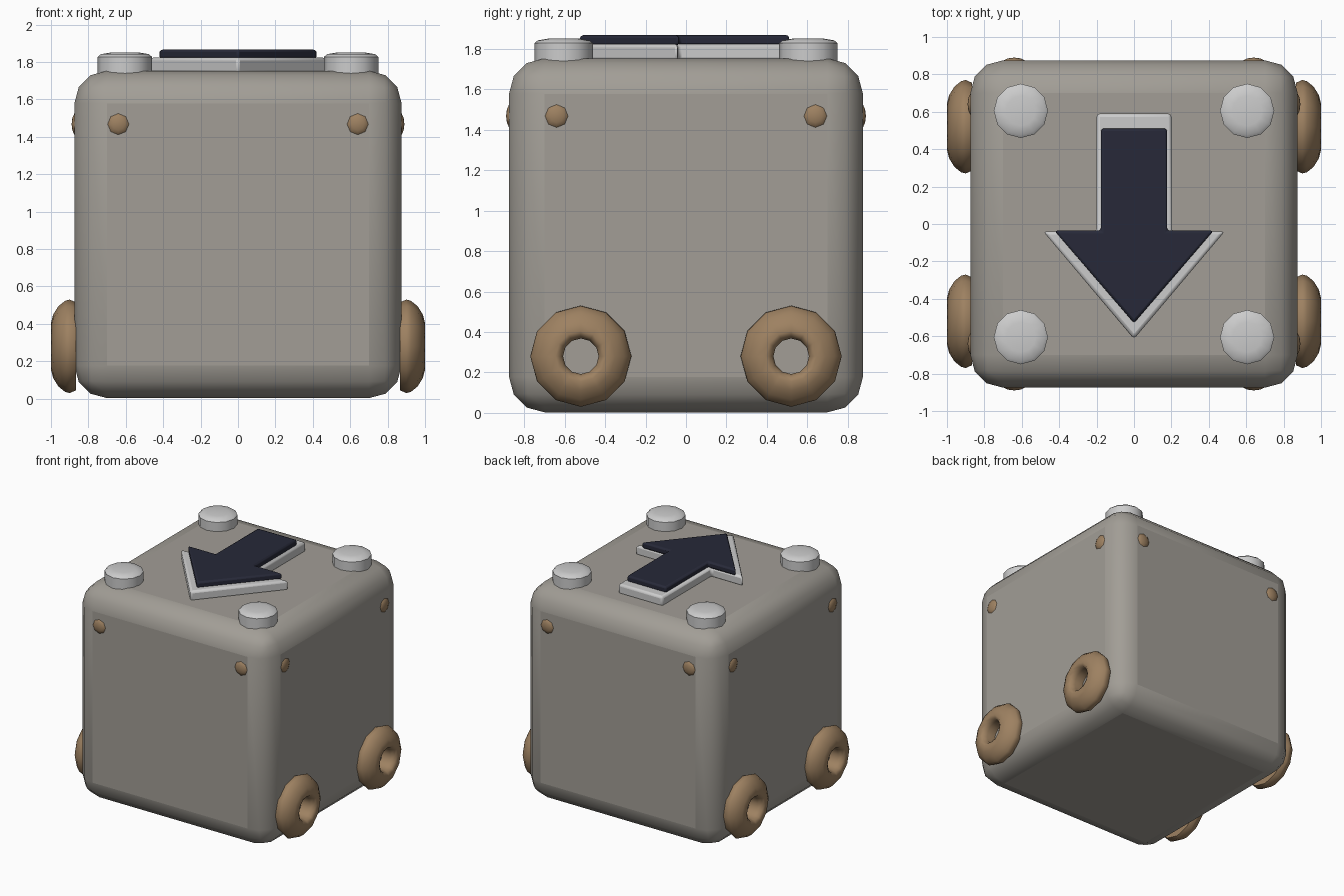
import bpy, bmesh, math
from mathutils import Matrix, Vector

if "Cube" in bpy.data.objects:
    bpy.data.objects.remove(bpy.data.objects["Cube"])


def material(name, rgb):
    m = bpy.data.materials.new(name)
    m.diffuse_color = (*rgb, 1)
    m.use_nodes = True
    m.node_tree.nodes["Principled BSDF"].inputs["Base Color"].default_value = m.diffuse_color
    return m


SHELL = material("warm_grey", (0.36, 0.34, 0.305))
BROWN = material("brown", (0.34, 0.22, 0.12))
DARK = material("dark_blue", (0.02, 0.022, 0.04))


def finish(bm, name, mat=None, angle=40, bevel=0, segments=2):
    bmesh.ops.recalc_face_normals(bm, faces=bm.faces)
    me = bpy.data.meshes.new(name)
    bm.to_mesh(me)
    bm.free()
    ob = bpy.data.objects.new(name, me)
    bpy.context.collection.objects.link(ob)
    if mat:
        me.materials.append(mat)
    if bevel:
        mod = ob.modifiers.new("bevel", 'BEVEL')
        mod.width, mod.segments = bevel, segments
        mod.limit_method = 'ANGLE'
    bpy.ops.object.select_all(action='DESELECT')
    ob.select_set(True)
    bpy.context.view_layer.objects.active = ob
    bpy.ops.object.shade_smooth_by_angle(angle=math.radians(angle))
    return ob


def lathe(name, profile, matrix, mat=None, sides=12, closed=False, angle=40):
    """Revolve (radius, height) points around local z."""
    bm = bmesh.new()
    vs = [bm.verts.new((r, 0, h)) for r, h in profile]
    pairs = list(zip(vs, vs[1:])) + ([(vs[-1], vs[0])] if closed else [])
    es = [bm.edges.new(p) for p in pairs]
    bmesh.ops.spin(bm, geom=vs + es, cent=(0, 0, 0), axis=(0, 0, 1),
                   angle=2 * math.pi, steps=sides, use_merge=True)
    bmesh.ops.remove_doubles(bm, verts=bm.verts, dist=1e-4)
    bmesh.ops.transform(bm, matrix=matrix, verts=bm.verts)
    return finish(bm, name, mat, angle)


def slab(name, points, z0, z1, mat, bevel):
    bm = bmesh.new()
    face = bm.faces.new([bm.verts.new((x, y, z0)) for x, y in points])
    ext = bmesh.ops.extrude_face_region(bm, geom=[face])
    top = [v for v in ext["geom"] if isinstance(v, bmesh.types.BMVert)]
    bmesh.ops.translate(bm, vec=(0, 0, z1 - z0), verts=top)
    return finish(bm, name, mat, 35, bevel)


def arrow(shaft, back, neck, wing, tip):
    half = [(shaft, back), (shaft, neck), (wing, neck)]
    return half + [(0, tip)] + [(-x, y) for x, y in reversed(half)]


# rounded cube body
bm = bmesh.new()
bmesh.ops.create_cube(bm, size=1.75, matrix=Matrix.Translation((0, 0, 0.878)))
finish(bm, "body", SHELL, 60, bevel=0.175, segments=3)

# arrow plate and dark inlay pointing to the front
slab("arrow_base", arrow(0.2, 0.59, -0.04, 0.485, -0.615), 1.74, 1.825, None, 0.018)
slab("arrow_inlay", arrow(0.177, 0.51, -0.036, 0.425, -0.53), 1.815, 1.868, DARK, 0.014)

# domed pegs on the top corners
peg = [(0, 1.73), (0.145, 1.73), (0.145, 1.828), (0.128, 1.842), (0.08, 1.85), (0, 1.852)]
for sx in (-1, 1):
    for sy in (-1, 1):
        lathe("top_peg", peg, Matrix.Translation((0.605 * sx, 0.605 * sy, 0)))

# ring wheels on both sides
ring = [(0.09, 0.868), (0.088, 0.95), (0.1, 0.985), (0.125, 1.0), (0.17, 0.988),
        (0.215, 0.96), (0.243, 0.925), (0.25, 0.9), (0.235, 0.866)]
for sx in (-1, 1):
    for y in (-0.52, 0.52):
        m = Matrix.Translation((0, y, 0.28)) @ Matrix.Rotation(sx * math.pi / 2, 4, 'Y')
        lathe("wheel", ring, m, BROWN, closed=True, angle=50)

# two flattened studs high on each of the four sides
for k in range(4):
    turn = Matrix.Rotation(k * math.pi / 2, 4, 'Z')
    for sx in (-1, 1):
        bm = bmesh.new()
        bmesh.ops.create_uvsphere(bm, u_segments=8, v_segments=6, radius=0.066)
        m = (turn @ Matrix.Translation((0.64 * sx, -0.86, 1.468))
             @ Matrix.Rotation(math.pi / 2, 4, 'X') @ Matrix.Diagonal((1, 1, 0.45, 1)))
        bmesh.ops.transform(bm, matrix=m, verts=bm.verts)
        finish(bm, "stud", BROWN, 50)
